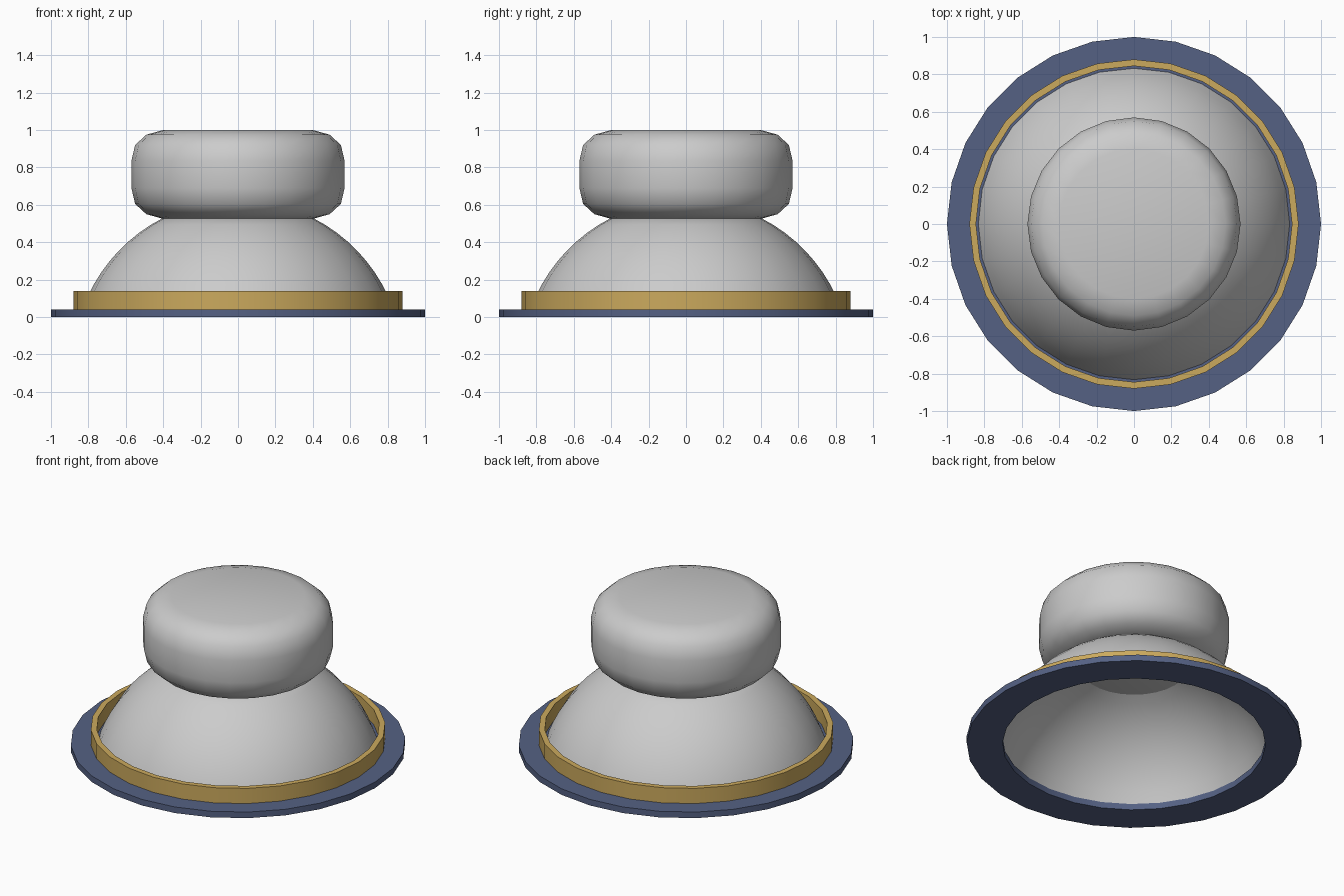
import bpy, bmesh, math

if "Cube" in bpy.data.objects:
    bpy.data.objects.remove(bpy.data.objects["Cube"])


def material(name, color):
    m = bpy.data.materials.new(name)
    m.diffuse_color = color
    m.use_nodes = True
    m.node_tree.nodes["Principled BSDF"].inputs["Base Color"].default_value = m.diffuse_color
    return m


def lathe(name, profile, sides, closed=False, mat=None, angle=35):
    """Revolve (radius, z) points about z; closed joins the last point to the first."""
    bm = bmesh.new()
    rings = []
    for i in range(sides):
        a = 2 * math.pi * i / sides
        rings.append([bm.verts.new((r * math.cos(a), r * math.sin(a), z)) for r, z in profile])
    n = len(profile)
    for i in range(sides):
        p, q = rings[i], rings[(i + 1) % sides]
        for j in range(n if closed else n - 1):
            k = (j + 1) % n
            bm.faces.new((p[j], q[j], q[k], p[k]))
    if not closed:
        bm.faces.new([r[0] for r in rings])
        bm.faces.new([r[-1] for r in rings])
    bmesh.ops.recalc_face_normals(bm, faces=bm.faces)
    me = bpy.data.meshes.new(name)
    bm.to_mesh(me)
    bm.free()
    ob = bpy.data.objects.new(name, me)
    bpy.context.collection.objects.link(ob)
    if mat:
        me.materials.append(mat)
    bpy.ops.object.select_all(action='DESELECT')
    ob.select_set(True)
    bpy.context.view_layer.objects.active = ob
    bpy.ops.object.shade_smooth_by_angle(angle=math.radians(angle))
    return ob


def arc(radius, center_z, z0, z1, steps):
    """Spherical profile between two heights, evenly spaced in angle."""
    a0 = math.asin((z0 - center_z) / radius)
    a1 = math.asin((z1 - center_z) / radius)
    pts = []
    for i in range(steps + 1):
        a = a0 + (a1 - a0) * i / steps
        pts.append((radius * math.cos(a), center_z + radius * math.sin(a)))
    return pts


blue = material("blue", (0.09, 0.12, 0.23, 1))
gold = material("gold", (0.60, 0.40, 0.11, 1))

# Flat base flange and raised band
lathe("base_flange", [(0.785, 0), (1, 0), (1, 0.04), (0.785, 0.04)], 28, True, blue)
lathe("raised_band", [(0.845, 0.04), (0.88, 0.04), (0.88, 0.14), (0.845, 0.14)], 28, True, gold)

# Hollow dome, open at top and bottom
outer = arc(0.884, -0.258, 0.04, 0.53, 9)
inner = arc(0.846, -0.258, 0.04, 0.53, 9)
lathe("dome", outer + inner[::-1], 28, True)

# Rounded knob closing the dome
lathe("knob", [(0.40, 0.525), (0.49, 0.55), (0.55, 0.605), (0.57, 0.69),
               (0.57, 0.835), (0.55, 0.92), (0.49, 0.975), (0.40, 1.0)], 24, False, None, 40)
